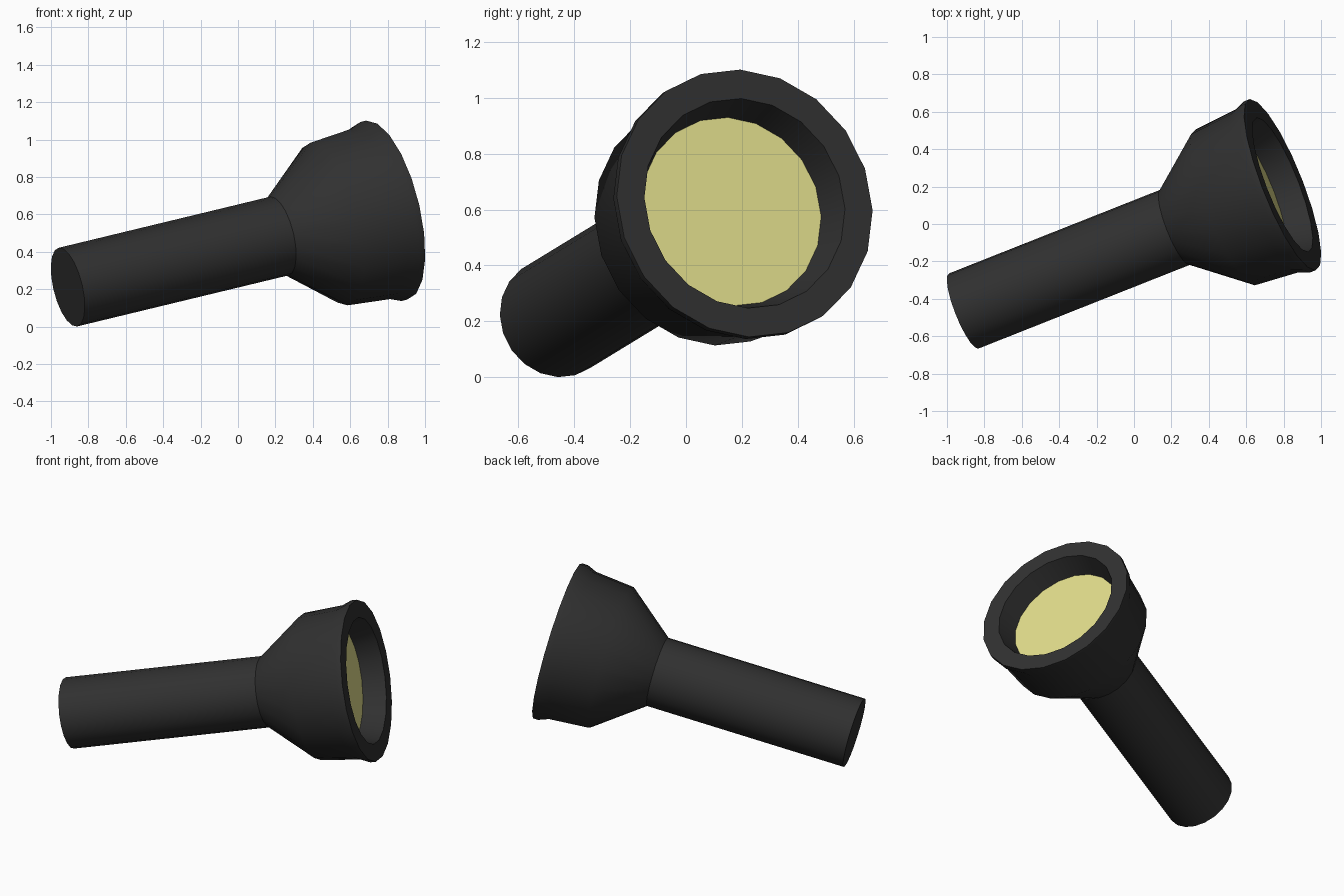
import bpy, bmesh, math
from mathutils import Vector, Matrix

if "Cube" in bpy.data.objects:
    bpy.data.objects.remove(bpy.data.objects["Cube"])

SIDES = 20
TAIL = Vector((-0.91, -0.465, 0.211))
AXIS = Vector((1.0, 0.396, 0.2415)).normalized()

# Frame with local z along the torch axis, local x towards the top
UP = (Vector((0, 0, 1)) - AXIS * AXIS.z).normalized()
SIDE = AXIS.cross(UP)
FRAME = Matrix((UP, SIDE, AXIS)).transposed().to_4x4()
FRAME = Matrix.Translation(TAIL) @ FRAME @ Matrix.Rotation(math.radians(-3), 4, 'Z')


def material(name, color):
    m = bpy.data.materials.new(name)
    m.diffuse_color = (*color, 1)
    m.use_nodes = True
    m.node_tree.nodes["Principled BSDF"].inputs["Base Color"].default_value = m.diffuse_color
    return m


def revolve(name, profile, mat, cap_start=False, cap_end=False):
    """Lathe (radius, distance) points around the torch axis."""
    bm = bmesh.new()
    rings = []
    for r, d in profile:
        rings.append([bm.verts.new((r * math.cos(2 * math.pi * i / SIDES),
                                    r * math.sin(2 * math.pi * i / SIDES), d))
                      for i in range(SIDES)])
    for a, b in zip(rings, rings[1:]):
        for i in range(SIDES):
            j = (i + 1) % SIDES
            bm.faces.new((a[i], a[j], b[j], b[i]))
    if cap_start:
        bm.faces.new(rings[0][::-1])
    if cap_end:
        bm.faces.new(rings[-1])
    mesh = bpy.data.meshes.new(name)
    bm.to_mesh(mesh)
    bm.free()
    mesh.materials.append(mat)
    ob = bpy.data.objects.new(name, mesh)
    ob.matrix_world = FRAME
    bpy.context.collection.objects.link(ob)
    bpy.ops.object.select_all(action='DESELECT')
    ob.select_set(True)
    bpy.context.view_layer.objects.active = ob
    bpy.ops.object.shade_smooth_by_angle(angle=math.radians(40))
    return ob


black = material("black_plastic", (0.03, 0.03, 0.03))
yellow = material("pale_yellow", (0.75, 0.72, 0.26))

# Handle tube with closed tail
revolve("handle", [(0.216, 0), (0.216, 1.246)], black, cap_start=True)

# Flared head, front rim and recessed inner wall
revolve("head", [(0.216, 1.246), (0.446, 1.54), (0.467, 1.785), (0.491, 1.845),
                 (0.491, 1.879), (0.385, 1.879), (0.345, 1.742)], black)

# Lens at the bottom of the recess
revolve("lens", [(0.346, 1.738), (0.346, 1.744)], yellow, cap_start=True, cap_end=True)
